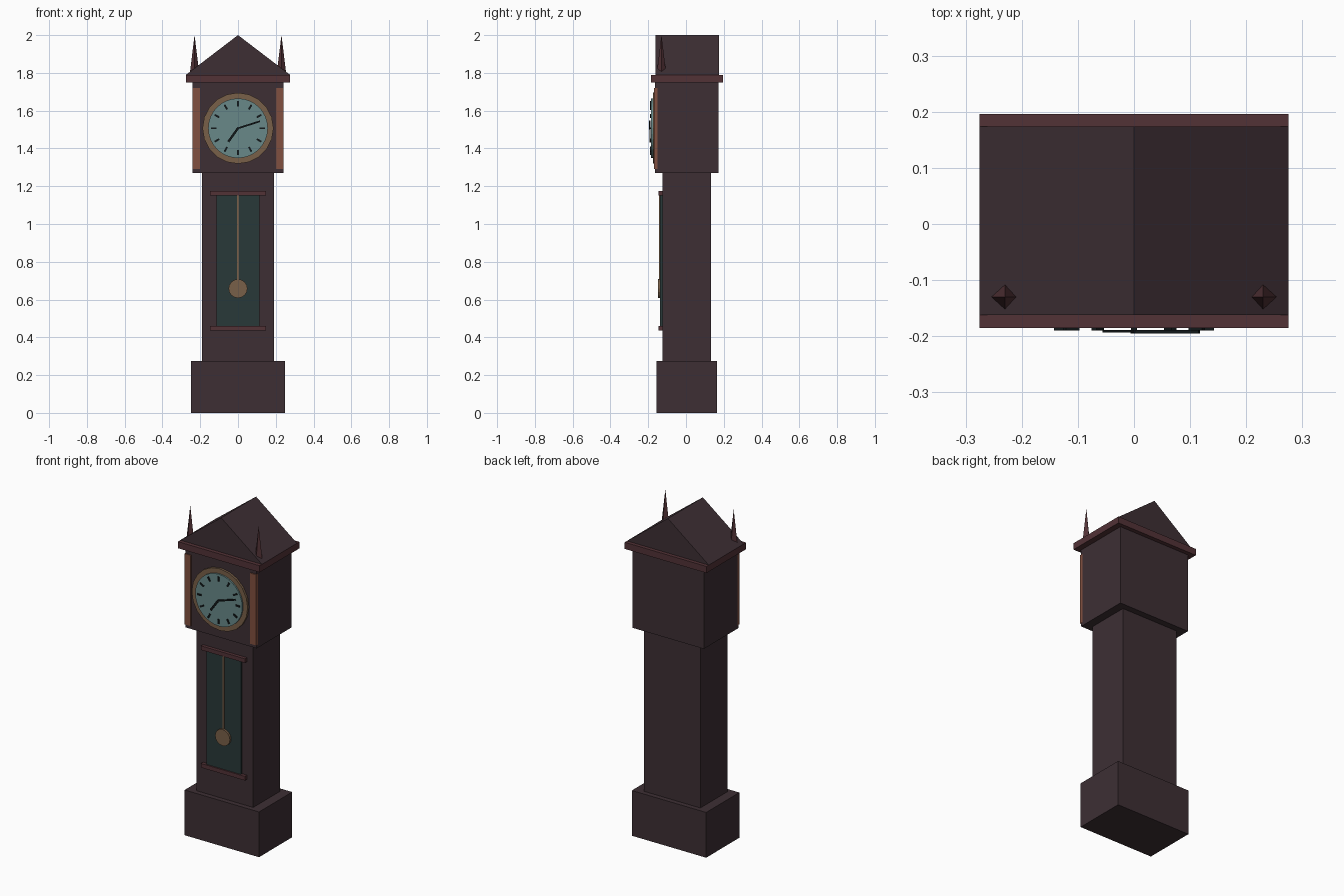
import bpy, bmesh, math
from mathutils import Matrix

if "Cube" in bpy.data.objects:
    bpy.data.objects.remove(bpy.data.objects["Cube"])


def mat(name, rgb):
    m = bpy.data.materials.new(name)
    m.diffuse_color = (*rgb, 1)
    m.use_nodes = True
    m.node_tree.nodes["Principled BSDF"].inputs["Base Color"].default_value = m.diffuse_color
    return m


WOOD = mat("dark_wood", (0.047, 0.028, 0.034))
TRIM = mat("red_wood", (0.085, 0.032, 0.037))
COPPER = mat("copper", (0.22, 0.08, 0.05))
BRASS = mat("brass", (0.19, 0.115, 0.065))
DIAL = mat("dial", (0.14, 0.25, 0.25))
GLASS = mat("glass", (0.022, 0.04, 0.04))
BLACK = mat("black", (0.006, 0.009, 0.01))


def finish(name, bm, m):
    bmesh.ops.recalc_face_normals(bm, faces=bm.faces)
    me = bpy.data.meshes.new(name)
    bm.to_mesh(me)
    bm.free()
    me.materials.append(m)
    ob = bpy.data.objects.new(name, me)
    bpy.context.collection.objects.link(ob)
    return ob


def box(name, x, y, z, m):
    """Box from (min, max) ranges."""
    bm = bmesh.new()
    size = [r[1] - r[0] for r in (x, y, z)]
    mid = [(r[1] + r[0]) / 2 for r in (x, y, z)]
    bmesh.ops.create_cube(bm, size=1, matrix=Matrix.Translation(mid) @ Matrix.Diagonal((*size, 1)))
    return finish(name, bm, m)


def disc(name, z, r, y, sides, m):
    """Disc facing the front, spanning the y range."""
    bm = bmesh.new()
    bmesh.ops.create_cone(bm, cap_ends=True, segments=sides, radius1=r, radius2=r, depth=y[1] - y[0],
                          matrix=Matrix.Translation((0, (y[0] + y[1]) / 2, z)) @ Matrix.Rotation(math.pi / 2, 4, 'X'))
    return finish(name, bm, m)


def bar(name, angle, r0, r1, w, y, m):
    """Bar on the dial, running outward at a clockwise angle from twelve."""
    ob = box(name, (-w / 2, w / 2), y, (r0, r1), m)
    ob.data.transform(Matrix.Translation((0, 0, CZ)) @ Matrix.Rotation(angle, 4, 'Y'))
    return ob


# Case: plinth, trunk, hood, cornice
box("plinth", (-0.25, 0.25), (-0.155, 0.163), (0, 0.275), WOOD)
box("trunk", (-0.19, 0.19), (-0.125, 0.133), (0.275, 1.27), WOOD)
box("hood", (-0.24, 0.24), (-0.163, 0.171), (1.27, 1.75), WOOD)
box("cornice", (-0.275, 0.275), (-0.185, 0.196), (1.75, 1.79), TRIM)

# Gabled roof
bm = bmesh.new()
front = bm.faces.new([bm.verts.new((x, -0.162, z)) for x, z in ((-0.275, 1.79), (0.275, 1.79), (0, 2.0))])
ext = bmesh.ops.extrude_face_region(bm, geom=[front], use_keep_orig=True)
bmesh.ops.translate(bm, vec=(0, 0.336, 0), verts=[v for v in ext["geom"] if isinstance(v, bmesh.types.BMVert)])
finish("roof", bm, WOOD)

# Finials and hood pilasters
for side, s in (("left", -1), ("right", 1)):
    bm = bmesh.new()
    bmesh.ops.create_cone(bm, cap_ends=True, segments=4, radius1=0.026, radius2=0, depth=0.21,
                          matrix=Matrix.Translation((s * 0.23, -0.13, 1.895)))
    finish("finial_" + side, bm, TRIM)
    box("pilaster_" + side, sorted((s * 0.2, s * 0.241)), (-0.169, -0.15), (1.29, 1.72), COPPER)

# Clock face
CZ = 1.507
disc("bezel", CZ, 0.188, (-0.176, -0.16), 20, BRASS)
disc("dial", CZ, 0.158, (-0.185, -0.17), 32, DIAL)
for i in range(12):
    bar(f"hour_mark_{i + 1}", i * math.pi / 6, 0.115, 0.143, 0.01, (-0.19, -0.183), BLACK)
bar("hour_hand", math.atan2(-0.05, -0.07), -0.005, 0.088, 0.012, (-0.193, -0.189), BLACK)
bar("minute_hand", math.atan2(0.117, 0.037), -0.005, 0.122, 0.009, (-0.195, -0.189), BLACK)

# Trunk window with rails and pendulum
box("window", (-0.115, 0.115), (-0.137, -0.12), (0.45, 1.16), GLASS)
box("rail_top", (-0.148, 0.148), (-0.145, -0.12), (1.15, 1.175), TRIM)
box("rail_bottom", (-0.148, 0.148), (-0.145, -0.12), (0.435, 0.46), TRIM)
box("pendulum_rod", (-0.005, 0.005), (-0.142, -0.134), (0.66, 1.15), BRASS)
disc("pendulum_bob", 0.658, 0.05, (-0.149, -0.134), 16, BRASS)
